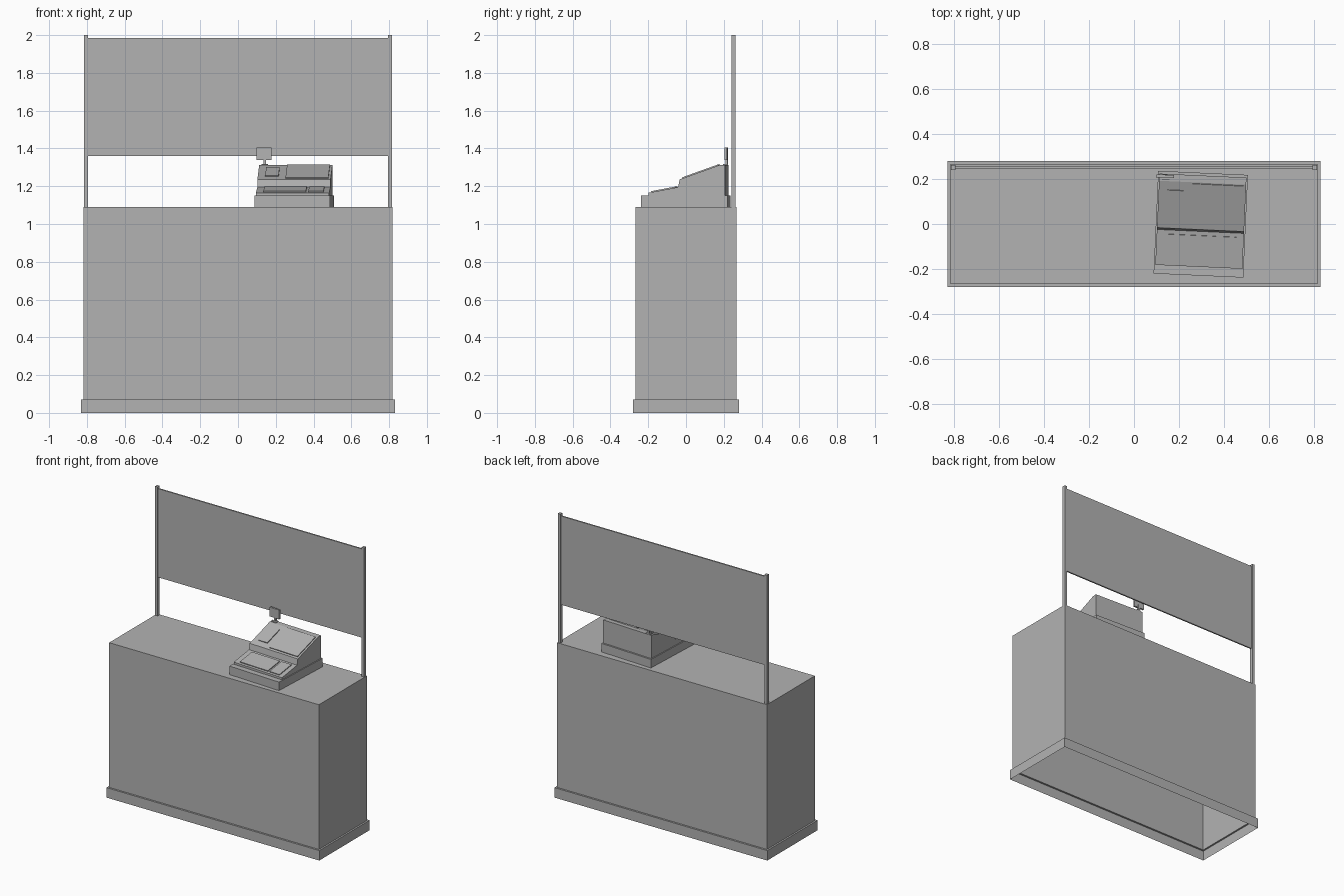
import bpy, bmesh
from math import radians, atan2, hypot
from mathutils import Matrix, Vector

old = bpy.data.objects.get("Cube")
if old:
    bpy.data.objects.remove(old)

# Single flat colour
grey = bpy.data.materials.new("plain_grey")
grey.use_nodes = True
tone = (0.45, 0.45, 0.45, 1)
grey.diffuse_color = tone
grey.node_tree.nodes["Principled BSDF"].inputs["Base Color"].default_value = tone


def finish(name, bm, matrix=Matrix()):
    bmesh.ops.recalc_face_normals(bm, faces=bm.faces)
    bm.transform(matrix)
    mesh = bpy.data.meshes.new(name)
    bm.to_mesh(mesh)
    bm.free()
    mesh.materials.append(grey)
    obj = bpy.data.objects.new(name, mesh)
    bpy.context.collection.objects.link(obj)
    return obj


def box(name, low, high, matrix=Matrix()):
    bm = bmesh.new()
    low, high = Vector(low), Vector(high)
    bmesh.ops.create_cube(bm, size=1)
    bmesh.ops.scale(bm, vec=high - low, verts=bm.verts)
    bmesh.ops.translate(bm, vec=(low + high) / 2, verts=bm.verts)
    return finish(name, bm, matrix)


# Counter: hollow shell, open below, with a wider skirting
COUNTER_TOP = 1.09
bm = bmesh.new()
rings = []
for hx, hy, z in [(0.83, 0.28, 0), (0.83, 0.28, 0.07),
                  (0.818, 0.267, 0.07), (0.818, 0.267, COUNTER_TOP)]:
    rings.append([bm.verts.new((sx * hx, sy * hy, z))
                  for sx, sy in [(-1, -1), (1, -1), (1, 1), (-1, 1)]])
for a, b in zip(rings, rings[1:]):
    for i in range(4):
        j = (i + 1) % 4
        bm.faces.new((a[i], a[j], b[j], b[i]))
bm.faces.new(rings[-1])
finish("counter", bm)

# Sign board between two posts
for side, name in ((1, "left_post"), (-1, "right_post")):
    x = sorted((side * 0.795, side * 0.815))
    box(name, (x[0], 0.241, COUNTER_TOP), (x[1], 0.263, 2))
box("sign_board", (-0.795, 0.247, 1.36), (0.795, 0.257, 1.985))

# Cash register, turned slightly on the counter
place = Matrix.Translation((0.2975, -0.001, 0)) @ Matrix.Rotation(radians(-2.6), 4, 'Z')
box("register_base", (-0.2, -0.229, COUNTER_TOP), (0.2, 0.229, 1.15), place)

profile = [(-0.19, 1.15), (-0.19, 1.165), (-0.032, 1.195), (-0.024, 1.236),
           (0.185, 1.311), (0.217, 1.313), (0.217, 1.15)]
bm = bmesh.new()
side = bm.faces.new([bm.verts.new((-0.194, y, z)) for y, z in profile])
new = bmesh.ops.extrude_face_region(bm, geom=[side])["geom"]
bmesh.ops.translate(bm, vec=(0.388, 0, 0),
                    verts=[v for v in new if isinstance(v, bmesh.types.BMVert)])
# Keep the side that extrusion may drop
if not side.is_valid or len(bm.faces) < len(profile) + 2:
    bmesh.ops.holes_fill(bm, edges=bm.edges)
finish("register_body", bm, place)


# Raised plates lying on the sloping faces
def slope_plate(name, start, x, width, y0, y1):
    (ya, za), (yb, zb) = profile[start], profile[start + 1]
    stretch = hypot(yb - ya, zb - za) / (yb - ya)
    tilt = Matrix.Translation((0, ya, za)) @ Matrix.Rotation(atan2(zb - za, yb - ya), 4, 'X')
    box(name, (x - width / 2, (y0 - ya) * stretch, -0.002),
        (x + width / 2, (y1 - ya) * stretch, 0.006), place @ tilt)


slope_plate("screen", 3, 0.068, 0.227, -0.01, 0.18)
slope_plate("receipt_panel", 3, -0.119, 0.071, 0.018, 0.147)
slope_plate("keypad", 1, -0.043, 0.225, -0.175, -0.05)
slope_plate("side_keypad", 1, 0.1225, 0.08, -0.175, -0.05)

# Customer display on a short pole
box("display_foot", (-0.182, 0.19, 1.311), (-0.148, 0.216, 1.318), place)
box("display_pole", (-0.173, 0.203, 1.311), (-0.159, 0.215, 1.36), place)
box("customer_display", (-0.208, 0.2, 1.34), (-0.129, 0.213, 1.405), place)
